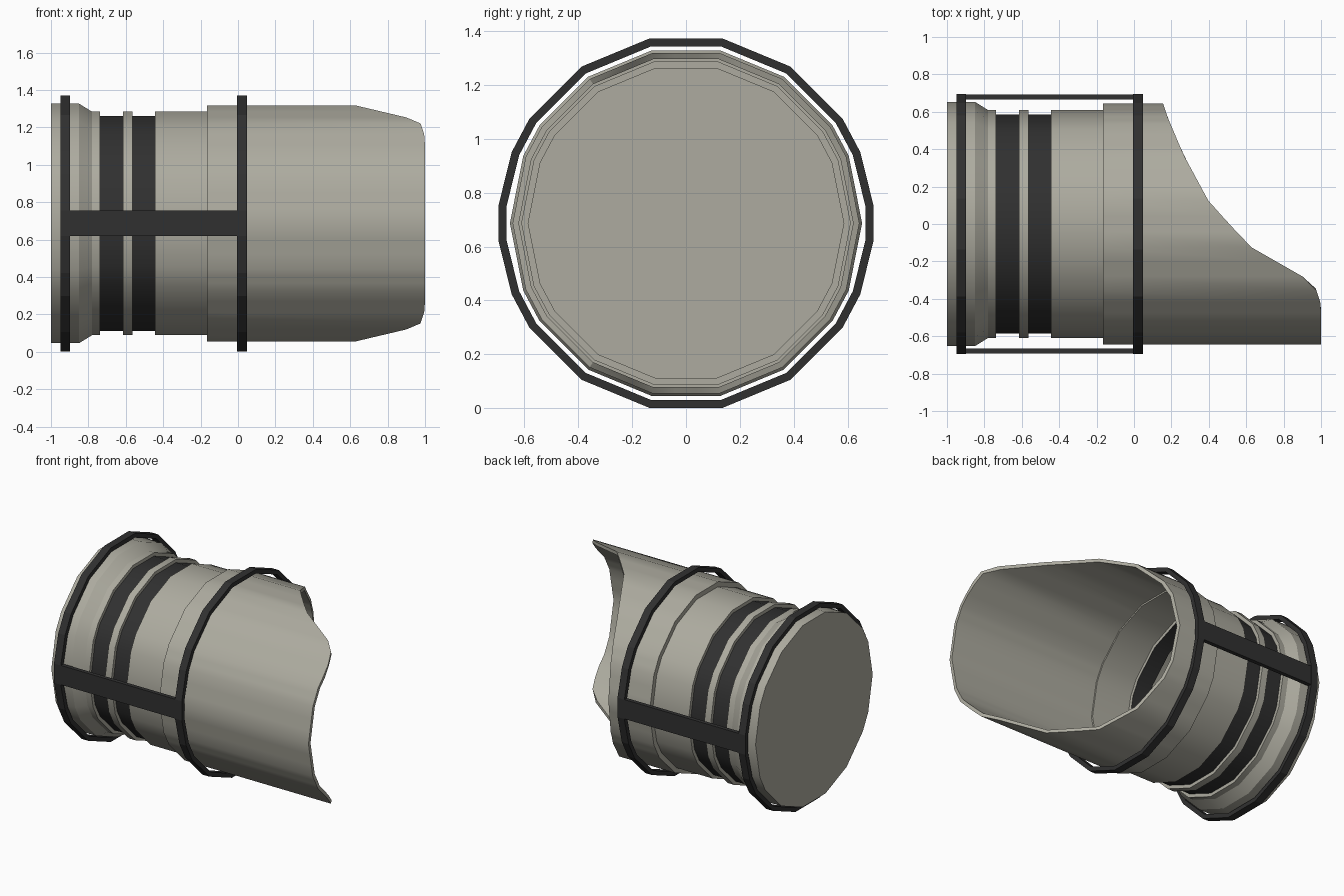
import bpy, bmesh, math

if "Cube" in bpy.data.objects:
    bpy.data.objects.remove(bpy.data.objects["Cube"])

CZ = 0.6865  # height of the long axis


def material(name, rgb):
    m = bpy.data.materials.new(name)
    m.diffuse_color = (*rgb, 1)
    m.use_nodes = True
    m.node_tree.nodes["Principled BSDF"].inputs["Base Color"].default_value = m.diffuse_color
    return m


TAN = material("warm grey", (0.42, 0.41, 0.35))
DARK = material("near black", (0.03, 0.03, 0.03))


def finish(bm, name, mats, smooth=True, normals=True):
    if normals:
        bmesh.ops.recalc_face_normals(bm, faces=bm.faces[:])
    me = bpy.data.meshes.new(name)
    bm.to_mesh(me)
    bm.free()
    ob = bpy.data.objects.new(name, me)
    bpy.context.collection.objects.link(ob)
    for m in mats:
        me.materials.append(m)
    if smooth:
        bpy.ops.object.select_all(action='DESELECT')
        ob.select_set(True)
        bpy.context.view_layer.objects.active = ob
        bpy.ops.object.shade_smooth_by_angle(angle=math.radians(25))
    return ob


def full_circle(quarter):
    """Mirror first-quadrant angles (degrees) round the whole circle."""
    a = set()
    for q in quarter:
        a |= {q % 360, (180 - q) % 360, (180 + q) % 360, (-q) % 360}
    return [math.radians(d) for d in sorted(a)]


BODY = [(math.cos(a), math.sin(a)) for a in full_circle([0, 22.5, 33.75, 56.25, 78.75])]
RING = [(math.cos(a), math.sin(a)) for a in full_circle([5.6, 22.2, 33.75, 56.25, 78.75])]


def loop(bm, section, x, r):
    return [bm.verts.new((x, c * r, CZ + s * r)) for c, s in section]


def bridge(bm, a, b, mat=0):
    n = len(a)
    for i in range(n):
        j = (i + 1) % n
        bm.faces.new((a[i], a[j], b[j], b[i])).material_index = mat


# main housing: closed rear flange, neck, and two dark recessed bands
bm = bmesh.new()
profile = [(-1, .653), (-.85, .653), (-.78, .609), (-.737, .609), (-.737, .585),
           (-.615, .585), (-.615, .609), (-.565, .609), (-.565, .585),
           (-.445, .585), (-.445, .609), (-.165, .609), (-.165, .63)]
loops = [loop(bm, BODY, x, r) for x, r in profile]
for k in range(len(loops) - 1):
    bridge(bm, loops[k], loops[k + 1], 1 if k in (4, 8) else 0)
bm.faces.new(loops[0])
housing = finish(bm, "housing", [TAN, DARK])
# the rear edge is shaded softly into the cap
att = housing.data.attributes.get("sharp_edge")
if att:
    for e in housing.data.edges:
        if all(housing.data.vertices[v].co.x < -.999 for v in e.vertices):
            att.data[e.index].value = False

# front sleeve with a curved slanted cut
CUT = [(-.70, 1.0), (-.43, 1.0), (-.40, .99), (-.34, .97), (-.28, .90), (-.12, .62),
       (0, .51), (.12, .40), (.37, .265), (.57, .18), (.645, .155), (.7, .14)]


def cut_x(y):
    for (y0, x0), (y1, x1) in zip(CUT, CUT[1:]):
        if y <= y1:
            return x0 + (x1 - x0) * (y - y0) / (y1 - y0)
    return CUT[-1][1]


# split each side of the section so the cut follows its curve
FINE = []
for i, (c, s) in enumerate(BODY):
    c2, s2 = BODY[(i + 1) % len(BODY)]
    FINE += [(c + (c2 - c) * t / 3, s + (s2 - s) * t / 3) for t in range(3)]

bm = bmesh.new()
ro, ri = .643, .62
back_o, back_i = loop(bm, FINE, -.165, ro), loop(bm, FINE, -.165, ri)
front_o, front_i = loop(bm, FINE, 0, ro), loop(bm, FINE, 0, ri)
for v in front_o + front_i:
    v.co.x = cut_x(v.co.y)
bridge(bm, back_o, front_o)
bridge(bm, front_o, front_i)
bridge(bm, front_i, back_i)
bridge(bm, back_i, back_o)
finish(bm, "cut_sleeve", [TAN])

# two dark cage hoops
for name, x0, x1 in (("rear_hoop", -.95, -.897), ("front_hoop", -.005, .048)):
    bm = bmesh.new()
    c = [loop(bm, RING, x, r) for x, r in ((x0, .698), (x1, .698), (x1, .668), (x0, .668))]
    for k in range(4):
        bridge(bm, c[k], c[(k + 1) % 4])
    finish(bm, name, [DARK], smooth=False)

# bars joining the hoops on both sides
for name, side in (("near_bar", -1), ("far_bar", 1)):
    bm = bmesh.new()
    bmesh.ops.create_cube(bm, size=1)
    for v in bm.verts:
        v.co = (-.4515 + v.co.x * .9, side * .679 + v.co.y * .028, CZ + v.co.z * .136)
    finish(bm, name, [DARK], smooth=False)
